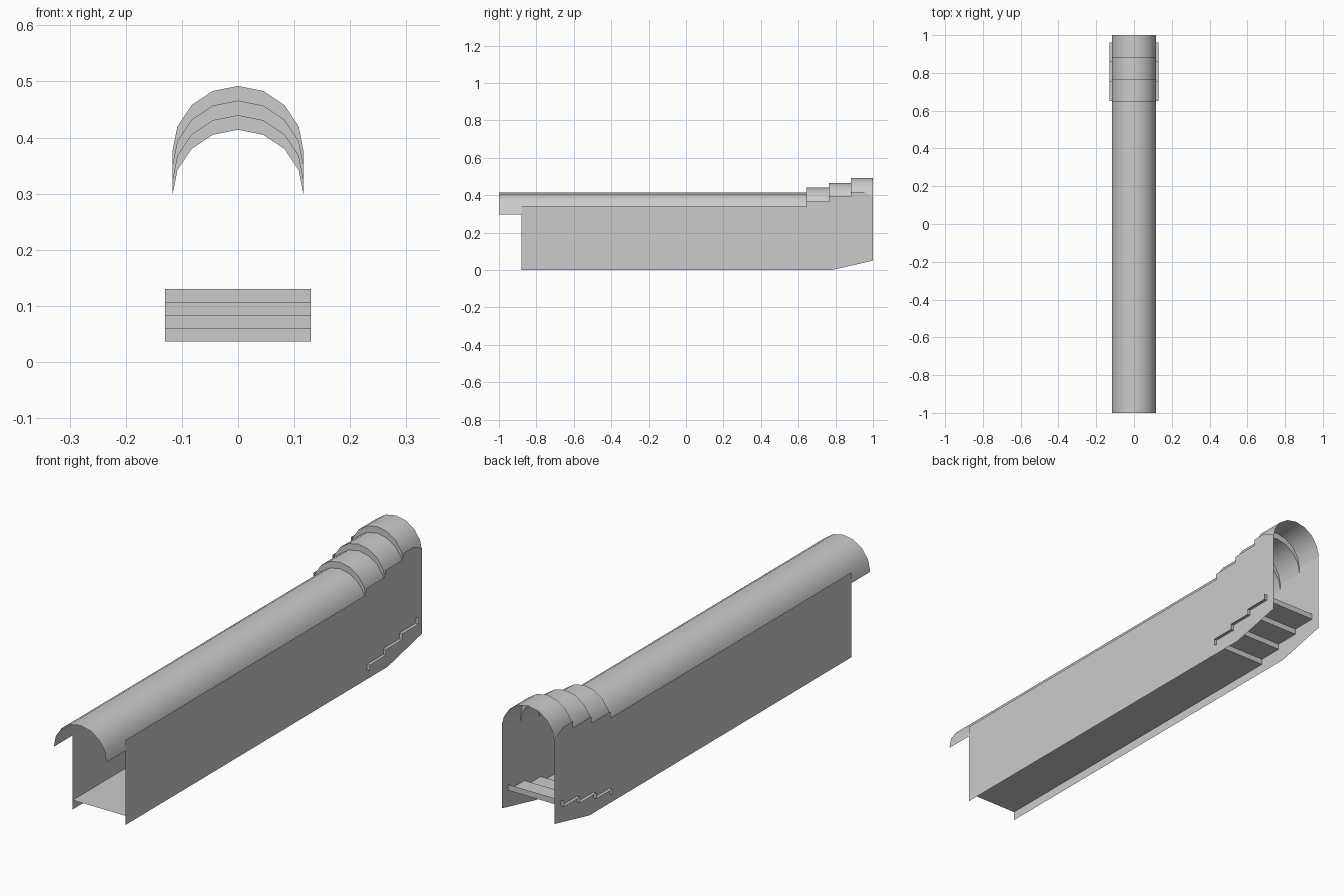
import bpy, math

if "Cube" in bpy.data.objects:
    bpy.data.objects.remove(bpy.data.objects["Cube"])

HALF = 0.117          # half width of the passage
SPRING = 0.297        # height where the vault starts
RISE = 0.026          # lift of each roof step


def make(name, verts, faces, angle=None):
    me = bpy.data.meshes.new(name)
    me.from_pydata(verts, [], faces)
    me.update()
    ob = bpy.data.objects.new(name, me)
    bpy.context.collection.objects.link(ob)
    if angle:
        bpy.ops.object.select_all(action='DESELECT')
        ob.select_set(True)
        bpy.context.view_layer.objects.active = ob
        bpy.ops.object.shade_smooth_by_angle(angle=math.radians(angle))
    return ob


def strip(name, rows, angle=None):
    """Skin a sequence of equally long point rows."""
    n = len(rows[0])
    verts = [p for row in rows for p in row]
    faces = [(r * n + i, r * n + i + 1, (r + 1) * n + i + 1, (r + 1) * n + i)
             for r in range(len(rows) - 1) for i in range(n - 1)]
    return make(name, verts, faces, angle)


def arch(y, lift):
    """Half circle of eight segments."""
    return [(HALF * math.cos(math.pi * i / 8), y,
             SPRING + lift + HALF * math.sin(math.pi * i / 8)) for i in range(9)]


# Vaulted roof: a long barrel, then three raised sections joined by risers
ys = [-1.0, 0.645, 0.765, 0.882, 1.0]
rows = []
for k in range(4):
    rows += [arch(ys[k], k * RISE), arch(ys[k + 1], k * RISE)]
strip("vaulted_roof", rows, 35)

# Side walls, with a top edge that steps up under the raised roof
outline = [(-0.88, 0), (0.78, 0), (1, 0.05), (1, 0.392), (0.945, 0.418), (0.882, 0.418),
           (0.882, 0.392), (0.765, 0.392), (0.765, 0.366), (0.645, 0.366),
           (0.645, 0.34), (-0.88, 0.34)]
for side, name in ((1, "right_wall"), (-1, "left_wall")):
    order = list(range(len(outline)))
    make(name, [(side * HALF, y, z) for y, z in outline],
         [order if side > 0 else order[::-1]])

# Floor sheet
strip("floor", [[(-HALF, y, 0.037), (HALF, y, 0.037)] for y in (-0.88, 0.65)])

# Stair sheet: four risers and three treads, slightly wider than the walls
path = []
for k in range(4):
    y = 0.65 + 0.1033 * k
    path += [(y, 0.037 + 0.0233 * k), (y, 0.037 + 0.0233 * (k + 1))]
strip("stairs", [[(-0.13, y, z), (0.13, y, z)] for y, z in path])
